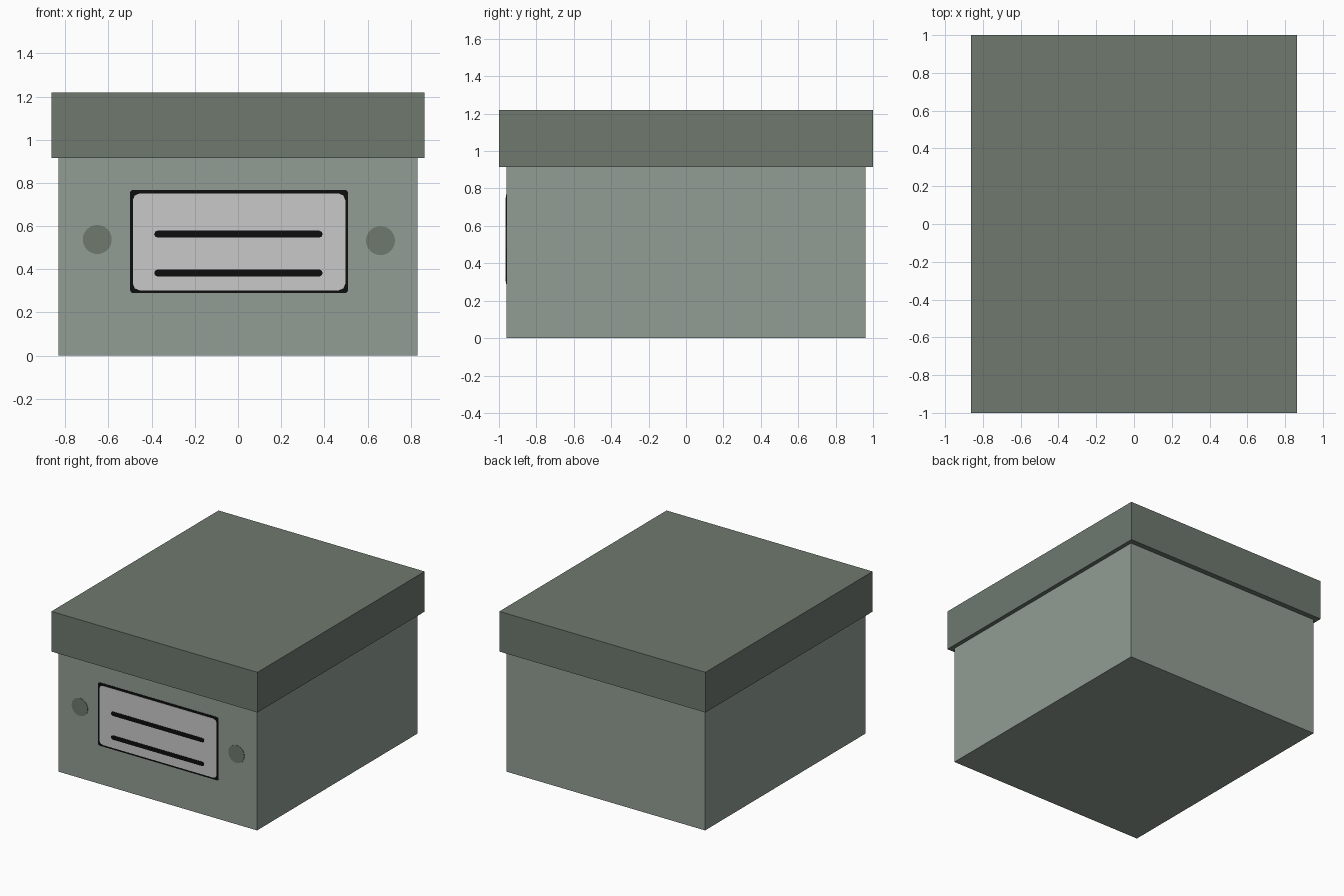
import bpy, bmesh, math

if "Cube" in bpy.data.objects:
    bpy.data.objects.remove(bpy.data.objects["Cube"])


def material(name, rgb):
    m = bpy.data.materials.new(name)
    m.diffuse_color = (*rgb, 1)
    m.use_nodes = True
    m.node_tree.nodes["Principled BSDF"].inputs["Base Color"].default_value = m.diffuse_color
    return m


BODY = material("pale_sage", (0.283, 0.337, 0.292))
LID = material("dark_sage", (0.156, 0.191, 0.159))
PAPER = material("label_grey", (0.584, 0.584, 0.584))
INK = material("ink_black", (0.004, 0.004, 0.004))

FRONT = -0.96


def finish(bm, name, mat):
    bmesh.ops.recalc_face_normals(bm, faces=bm.faces[:])
    me = bpy.data.meshes.new(name)
    bm.to_mesh(me)
    bm.free()
    me.materials.append(mat)
    ob = bpy.data.objects.new(name, me)
    bpy.context.collection.objects.link(ob)
    return ob


def box(name, hx, hy, z0, z1, mat):
    bm = bmesh.new()
    bmesh.ops.create_cube(bm, size=1)
    for v in bm.verts:
        v.co = (v.co.x * 2 * hx, v.co.y * 2 * hy, z0 + (v.co.z + 0.5) * (z1 - z0))
    return finish(bm, name, mat)


def plate(name, pts, depth, mat):
    """Thin plate standing proud of the front wall, outlined by (x, z) points."""
    bm = bmesh.new()
    f = bm.faces.new([bm.verts.new((x, FRONT + 0.001, z)) for x, z in pts])
    ext = bmesh.ops.extrude_face_region(bm, geom=[f])["geom"]
    for v in ext:
        if isinstance(v, bmesh.types.BMVert):
            v.co.y = FRONT - depth
    return finish(bm, name, mat)


def rounded(x0, x1, z0, z1, r, steps=4):
    """Rectangle outline with rounded corners."""
    pts = []
    corners = [(x1 - r, z1 - r), (x0 + r, z1 - r), (x0 + r, z0 + r), (x1 - r, z0 + r)]
    for i, (cx, cz) in enumerate(corners):
        for k in range(steps + 1):
            a = math.pi / 2 * (i + k / steps)
            pts.append((cx + r * math.cos(a), cz + r * math.sin(a)))
    return pts


# Box and overhanging lid
box("box_body", 0.832, 0.96, 0, 0.93, BODY)
box("box_lid", 0.863, 1.0, 0.916, 1.22, LID)

# Label with dark border
plate("label_border", rounded(-0.50, 0.51, 0.29, 0.768, 0.015), 0.002, INK)
plate("label_paper", rounded(-0.487, 0.497, 0.303, 0.751, 0.03, 2), 0.004, PAPER)

# Writing lines with blunt pointed ends
for i, z in enumerate((0.383, 0.563)):
    plate(f"label_line_{i + 1}", rounded(-0.388, 0.392, z - 0.016, z + 0.016, 0.0155, 2), 0.006, INK)

# Round rivets either side of the label
for side, cx, cz in (("left", -0.652, 0.538), ("right", 0.66, 0.533)):
    ring = [(cx + 0.067 * math.cos(k * math.tau / 32), cz + 0.067 * math.sin(k * math.tau / 32))
            for k in range(32)]
    plate(f"rivet_{side}", ring, 0.003, LID)
